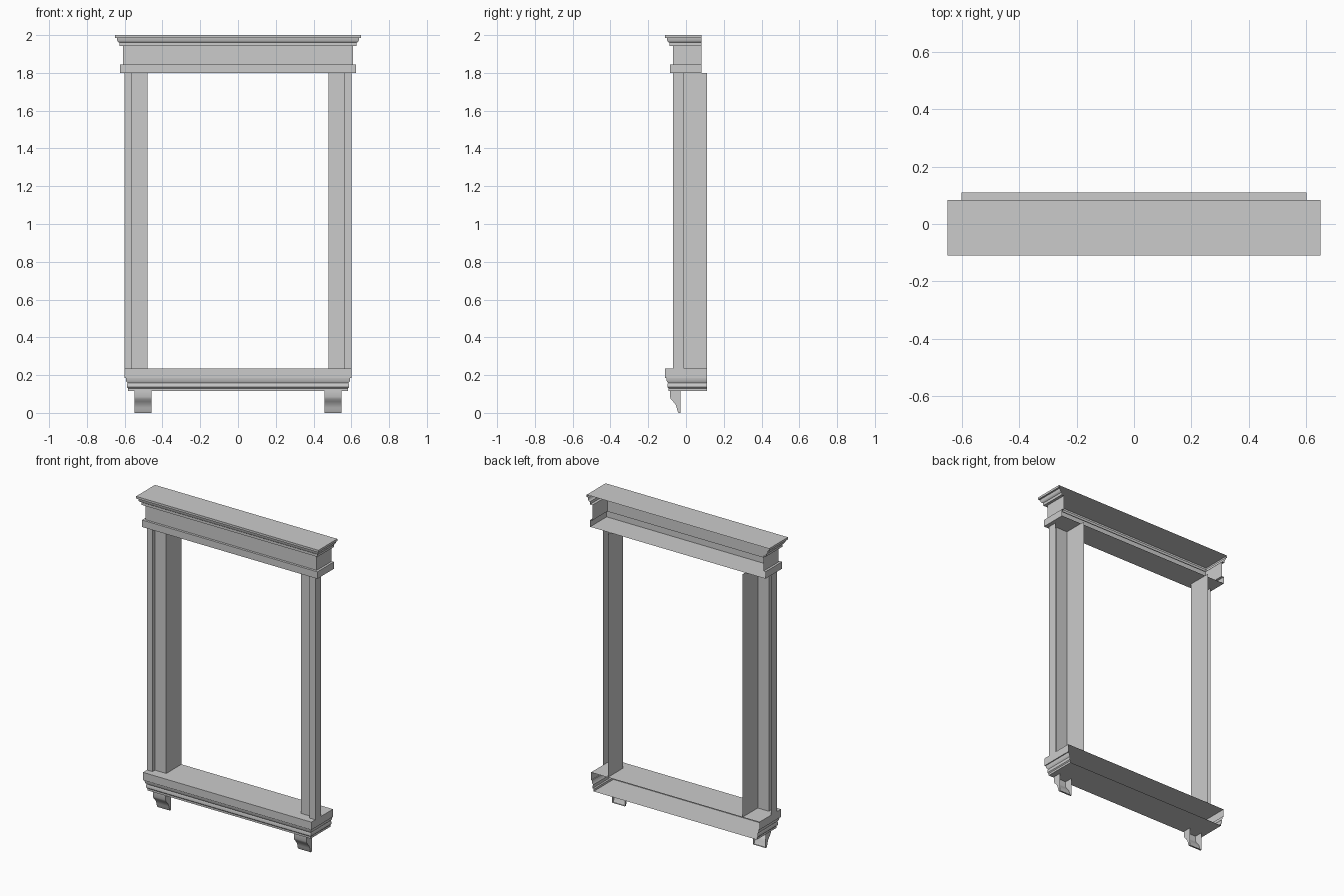
import bpy, bmesh, math

if "Cube" in bpy.data.objects:
    bpy.data.objects.remove(bpy.data.objects["Cube"])


def make(name, bm, mirror=False, smooth=False):
    mesh = bpy.data.meshes.new(name)
    bm.to_mesh(mesh)
    bm.free()
    ob = bpy.data.objects.new(name, mesh)
    bpy.context.collection.objects.link(ob)
    if mirror:
        ob.modifiers.new("mirror", 'MIRROR')
    if smooth:
        bpy.ops.object.select_all(action='DESELECT')
        ob.select_set(True)
        bpy.context.view_layer.objects.active = ob
        bpy.ops.object.shade_smooth_by_angle(angle=math.radians(35))
    return ob


def moulding(name, profile, inset, back):
    """Sweep an (x, z) profile round left, front and right; back stays open."""
    bm = bmesh.new()
    rings = []
    for x, z in profile:
        y = inset - x
        rings.append([bm.verts.new(p) for p in
                      ((-x, back, z), (-x, y, z), (x, y, z), (x, back, z))])
    for a, b in zip(rings, rings[1:]):
        for i in range(3):
            bm.faces.new((a[i], a[i + 1], b[i + 1], b[i]))
    bm.faces.new(rings[-1])
    bm.faces.new(rings[0][::-1])
    return make(name, bm, smooth=True)


# Header with band, frieze and stepped cornice
moulding("header", [
    (0.625, 1.80), (0.625, 1.845), (0.61, 1.845), (0.61, 1.943),
    (0.628, 1.943), (0.628, 1.96), (0.634, 1.963), (0.639, 1.97),
    (0.641, 1.984), (0.65, 1.986), (0.65, 2.0)], 0.54, 0.083)

# Sill slab with moulded apron beneath
moulding("sill", [
    (0.582, 0.117), (0.582, 0.13), (0.588, 0.136), (0.588, 0.152),
    (0.585, 0.158), (0.592, 0.168), (0.594, 0.185),
    (0.60, 0.185), (0.60, 0.235)], 0.49, 0.11)

# Side casing: reveal, recessed face, raised outer strip and return
bm = bmesh.new()
plan = [(0.48, 0.11), (0.48, -0.045), (0.56, -0.045),
        (0.56, -0.07), (0.60, -0.07), (0.60, -0.01)]
cols = [(bm.verts.new((x, y, 0.235)), bm.verts.new((x, y, 1.80))) for x, y in plan]
for a, b in zip(cols, cols[1:]):
    bm.faces.new((a[0], b[0], b[1], a[1]))
make("side_casings", bm, mirror=True)

# Curved brackets under the sill, open at the back
bm = bmesh.new()
curve = [(-0.085, 0.117), (-0.085, 0.085), (-0.08, 0.073), (-0.068, 0.06),
         (-0.056, 0.045), (-0.049, 0.027), (-0.045, 0.01), (-0.04, 0.0), (-0.03, 0.0)]
left, right = ([bm.verts.new((x, y, z)) for y, z in curve + [(-0.03, 0.117)]]
               for x in (0.457, 0.547))
for i in range(len(curve) - 1):
    bm.faces.new((left[i], left[i + 1], right[i + 1], right[i]))
bm.faces.new(right)
bm.faces.new(left[::-1])
make("brackets", bm, mirror=True, smooth=True)
